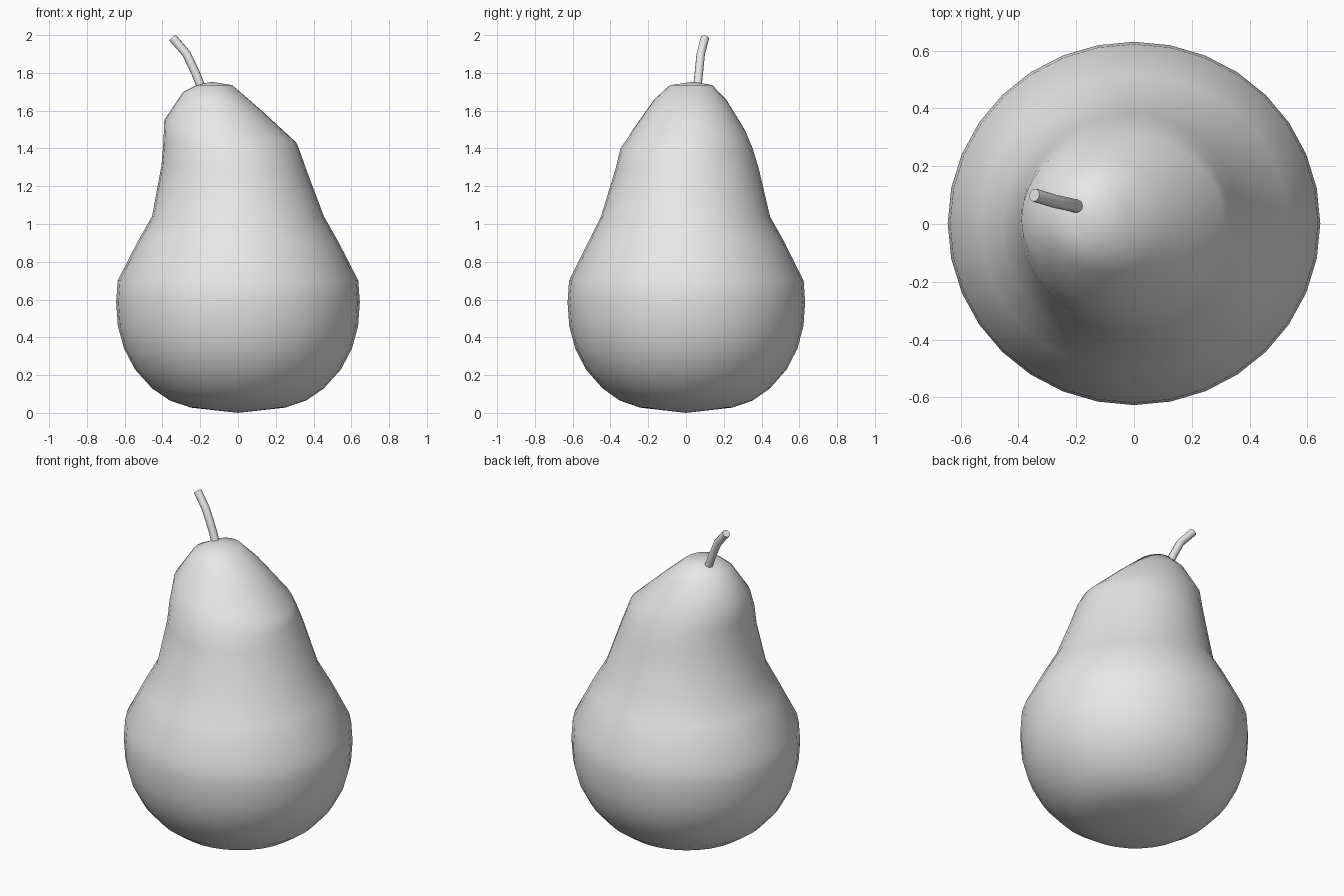
import bpy
import bmesh
from math import cos, sin, pi, radians

cube = bpy.data.objects.get("Cube")
if cube:
    bpy.data.objects.remove(cube, do_unlink=True)

SEGMENTS = 32


def make_material(name, colour):
    mat = bpy.data.materials.new(name)
    mat.use_nodes = True
    mat.diffuse_color = colour
    mat.node_tree.nodes["Principled BSDF"].inputs["Base Color"].default_value = colour
    return mat


grey = make_material("light grey", (0.8, 0.8, 0.8, 1))


def ring(bm, left, right, front, back):
    """Oval ring through a left and right (x, z) point, tilted between them."""
    (x0, z0), (x1, z1) = left, right
    verts = []
    for i in range(SEGMENTS):
        c, s = cos(2 * pi * i / SEGMENTS), sin(2 * pi * i / SEGMENTS)
        t = (1 + c) / 2
        y = (front + back) / 2 + s * (back - front) / 2
        verts.append(bm.verts.new((x0 + (x1 - x0) * t, y, z0 + (z1 - z0) * t)))
    return verts


def bridge(bm, low, high):
    for i in range(SEGMENTS):
        j = (i + 1) % SEGMENTS
        bm.faces.new((low[i], low[j], high[j], high[i]))


def cap(bm, loop, point):
    tip = bm.verts.new(point)
    for i in range(SEGMENTS):
        bm.faces.new((loop[i], loop[(i + 1) % SEGMENTS], tip))


# Fruit: round lower half as (radius, height)
belly = [(0.25, 0.028), (0.36, 0.065), (0.455, 0.13), (0.545, 0.23),
         (0.603, 0.34), (0.636, 0.46), (0.645, 0.585), (0.637, 0.7),
         (0.532, 0.905)]
# Leaning neck as left point, right point, front y, back y
neck = [((-0.455, 1.04), (0.455, 1.04), -0.45, 0.445),
        ((-0.405, 1.31), (0.365, 1.28), -0.372, 0.385),
        ((-0.395, 1.43), (0.333, 1.37), -0.347, 0.353),
        ((-0.39, 1.55), (0.31, 1.43), -0.285, 0.315),
        ((-0.29, 1.7), (0.12, 1.605), -0.17, 0.215),
        ((-0.22, 1.735), (-0.03, 1.735), -0.085, 0.14)]

bm = bmesh.new()
loops = [ring(bm, (-r, z), (r, z), -r * 0.972, r * 0.978) for r, z in belly]
loops += [ring(bm, *section) for section in neck]
for low, high in zip(loops, loops[1:]):
    bridge(bm, low, high)
cap(bm, loops[0], (0, 0, 0))
cap(bm, loops[-1], (-0.14, 0.04, 1.753))
bmesh.ops.recalc_face_normals(bm, faces=bm.faces)
for face in bm.faces:
    face.smooth = True
mesh = bpy.data.meshes.new("fruit")
bm.to_mesh(mesh)
bm.free()
mesh.materials.append(grey)
fruit = bpy.data.objects.new("fruit", mesh)
bpy.context.collection.objects.link(fruit)

# Stem: bent tube with flat ends
path = [(-0.185, 0.058, 1.7), (-0.225, 0.068, 1.8), (-0.272, 0.078, 1.9),
        (-0.345, 0.1, 1.985)]
curve = bpy.data.curves.new("stem", "CURVE")
curve.dimensions = "3D"
curve.bevel_depth = 0.023
curve.bevel_resolution = 3
curve.use_fill_caps = True
spline = curve.splines.new("POLY")
spline.points.add(len(path) - 1)
for point, co in zip(spline.points, path):
    point.co = (*co, 1)
curve.materials.append(grey)
stem = bpy.data.objects.new("stem", curve)
bpy.context.collection.objects.link(stem)

bpy.ops.object.select_all(action="DESELECT")
stem.select_set(True)
bpy.context.view_layer.objects.active = stem
bpy.ops.object.convert(target="MESH")
bpy.ops.object.shade_smooth_by_angle(angle=radians(40))
